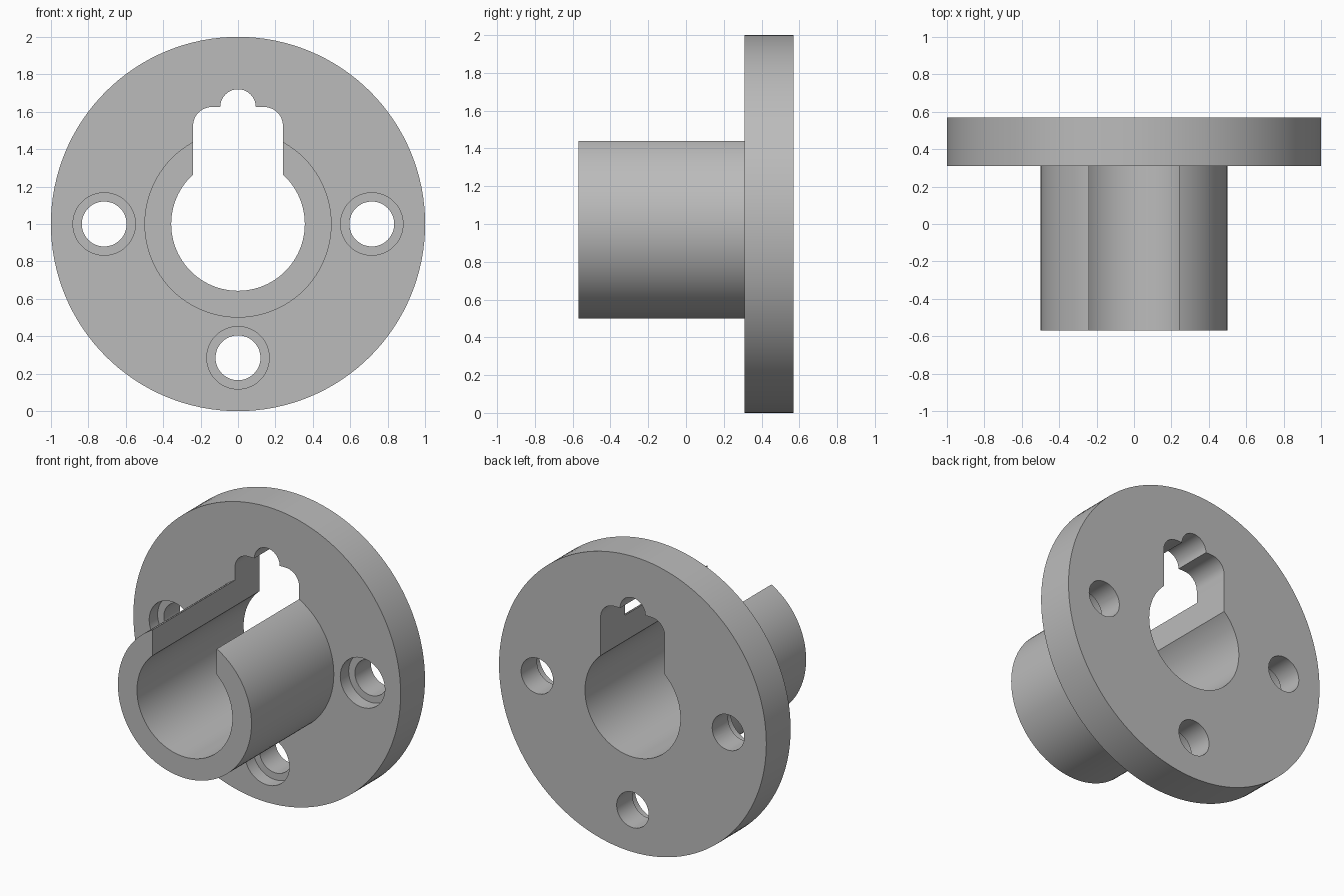
import bpy, bmesh
from math import pi, sin, cos, radians

if "Cube" in bpy.data.objects:
    bpy.data.objects.remove(bpy.data.objects["Cube"])

FRONT, STEP, BACK = -0.57, 0.31, 0.57
AXIS_Z = 1.0

grey = bpy.data.materials.new("plain grey")
grey.use_nodes = True
grey.diffuse_color = (0.5, 0.5, 0.5, 1)
grey.node_tree.nodes["Principled BSDF"].inputs["Base Color"].default_value = (0.5, 0.5, 0.5, 1)


def arc(cx, cz, r, start, end, n):
    return [(cx + r * cos(radians(start + (end - start) * i / n)),
             cz + r * sin(radians(start + (end - start) * i / n))) for i in range(n + 1)]


def circle(cx, cz, r, n=96):
    return arc(cx, cz, r, 0, 360, n)[:-1]


def prism(name, outline, y0, y1):
    """Extrude an x-z outline along y."""
    bm = bmesh.new()
    face = bm.faces.new([bm.verts.new((x, y0, z)) for x, z in outline])
    moved = bmesh.ops.extrude_face_region(bm, geom=[face])["geom"]
    bmesh.ops.translate(bm, vec=(0, y1 - y0, 0),
                        verts=[v for v in moved if isinstance(v, bmesh.types.BMVert)])
    bmesh.ops.recalc_face_normals(bm, faces=bm.faces)
    mesh = bpy.data.meshes.new(name)
    bm.to_mesh(mesh)
    bm.free()
    mesh.materials.append(grey)
    obj = bpy.data.objects.new(name, mesh)
    bpy.context.collection.objects.link(obj)
    return obj


def combine(target, tool, operation):
    """Apply a boolean and remove the tool object."""
    mod = target.modifiers.new("boolean", 'BOOLEAN')
    mod.operation, mod.object, mod.solver = operation, tool, 'EXACT'
    bpy.context.view_layer.objects.active = target
    bpy.ops.object.modifier_apply(modifier=mod.name)
    bpy.data.objects.remove(tool)


# Round flange with the hub standing on its front
body = prism("flanged_hub", circle(0, AXIS_Z, 1.0, 128), STEP, BACK)
combine(body, prism("hub", circle(0, AXIS_Z, 0.5), FRONT, STEP + 0.1), 'UNION')

# Bore opening into a round-shouldered keyway with a notch on top
half, top, corner = 0.24, 1.625, 0.1
right = [(half, AXIS_Z)] + arc(half - corner, top - corner, corner, 0, 90, 10)
notch = arc(0, top, 0.095, 0, 180, 20)
left = [(-x, z) for x, z in reversed(right)]
combine(body, prism("bore", circle(0, AXIS_Z, 0.357), FRONT - 0.1, BACK + 0.1), 'DIFFERENCE')
combine(body, prism("keyway", right + notch + left, FRONT - 0.2, BACK + 0.2), 'DIFFERENCE')

# Three counterbored screw holes
for angle in (180, 270, 360):
    x, z = 0.715 * cos(radians(angle)), AXIS_Z + 0.715 * sin(radians(angle))
    combine(body, prism("screw_hole", circle(x, z, 0.12, 48), STEP - 0.1, BACK + 0.1), 'DIFFERENCE')
    combine(body, prism("counterbore", circle(x, z, 0.167, 48), STEP - 0.05, STEP + 0.09), 'DIFFERENCE')

# Smooth round walls, crisp edges
bpy.ops.object.select_all(action='DESELECT')
body.select_set(True)
bpy.context.view_layer.objects.active = body
bpy.ops.object.shade_smooth_by_angle(angle=radians(30))
